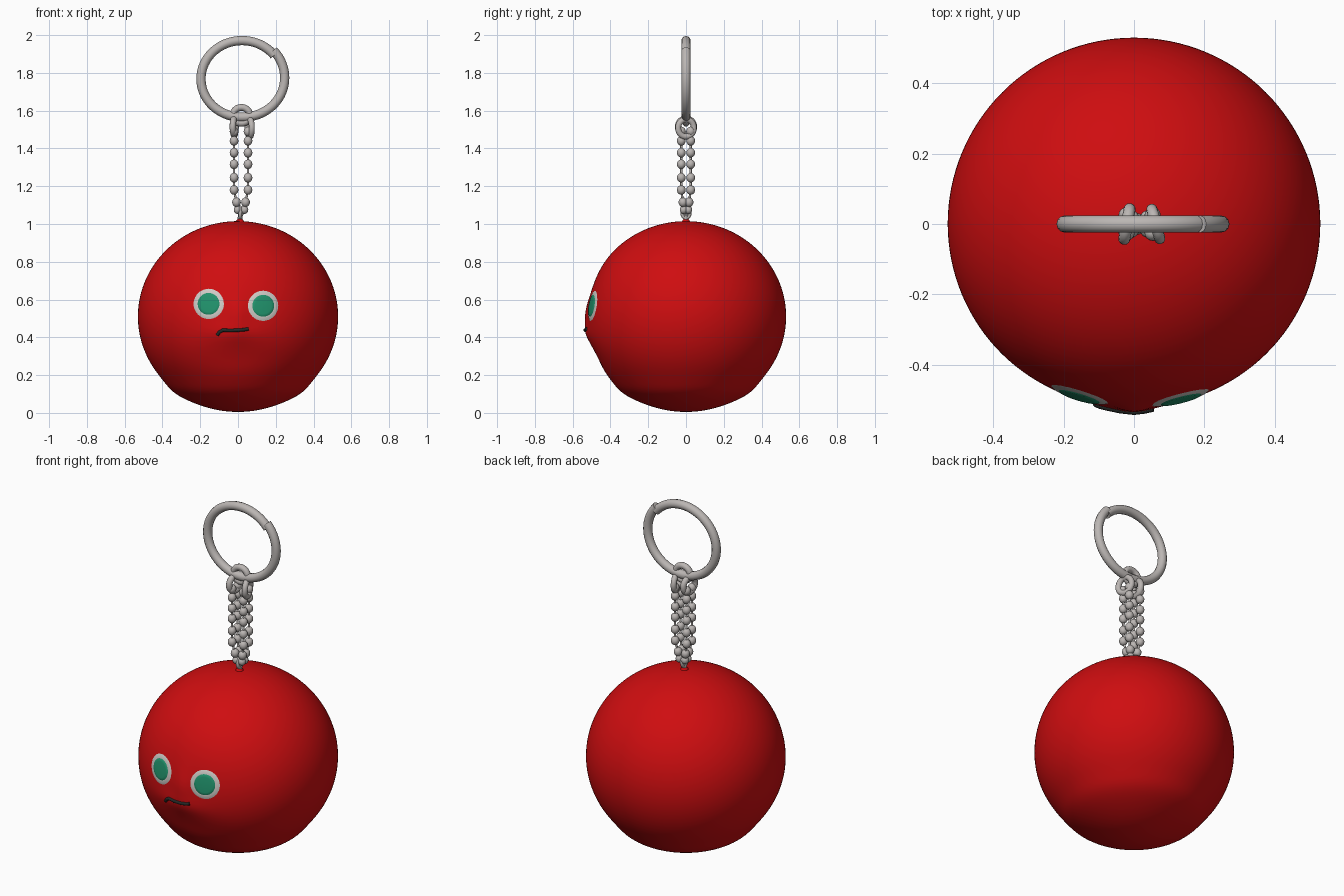
import bpy, bmesh, math
from mathutils import Vector, Matrix
from mathutils.bvhtree import BVHTree

if "Cube" in bpy.data.objects:
    bpy.data.objects.remove(bpy.data.objects["Cube"])


def material(name, rgb):
    m = bpy.data.materials.new(name)
    m.diffuse_color = (*rgb, 1)
    m.use_nodes = True
    m.node_tree.nodes["Principled BSDF"].inputs["Base Color"].default_value = m.diffuse_color
    return m


RED = material("red", (0.62, 0.004, 0.005))
METAL = material("warm_grey_metal", (0.50, 0.47, 0.455))
WHITE = material("eye_white", (0.62, 0.59, 0.56))
GREEN = material("eye_green", (0.015, 0.29, 0.15))
DARK = material("mouth_dark", (0.018, 0.022, 0.02))


def finish(bm, name, mat):
    me = bpy.data.meshes.new(name)
    bmesh.ops.recalc_face_normals(bm, faces=bm.faces)
    for f in bm.faces:
        f.smooth = True
    bm.to_mesh(me)
    bm.free()
    me.materials.append(mat)
    ob = bpy.data.objects.new(name, me)
    bpy.context.collection.objects.link(ob)
    return ob


def tube(name, points, radius, mat, cyclic=False):
    cu = bpy.data.curves.new(name, 'CURVE')
    cu.dimensions = '3D'
    cu.bevel_depth = radius
    cu.bevel_resolution = 4
    cu.use_fill_caps = True
    sp = cu.splines.new('POLY')
    sp.points.add(len(points) - 1)
    for p, co in zip(sp.points, points):
        p.co = (*co, 1)
    sp.use_cyclic_u = cyclic
    sp.use_smooth = True
    cu.materials.append(mat)
    ob = bpy.data.objects.new(name, cu)
    bpy.context.collection.objects.link(ob)
    return ob


def loop(name, centre, ra, rb, radius, turn, tilt=0):
    """Closed wire loop: stands in xz, turned about z, then tilted about x."""
    rot = Matrix.Rotation(tilt, 3, 'X') @ Matrix.Rotation(turn, 3, 'Z')
    pts = [Vector(centre) + rot @ Vector((ra * math.cos(a), 0, rb * math.sin(a)))
           for a in (2 * math.pi * i / 32 for i in range(32))]
    return tube(name, pts, radius, METAL, True)


# Ball: slightly flattened sphere, fuller low down, with a soft face relief
def bump(x, z, cx, cz, wx, wz):
    return math.exp(-((x - cx) / wx) ** 2 - ((z - cz) / wz) ** 2)


bm = bmesh.new()
bmesh.ops.create_uvsphere(bm, u_segments=128, v_segments=80, radius=1)
for v in bm.verts:
    x, y, z = v.co.x * 0.53, v.co.y * 0.53, 0.51 + v.co.z * 0.505
    fuller = 1 + 0.06 * math.exp(-((z - 0.09) / 0.06) ** 2)
    x, y = x * fuller, y * fuller
    if y < 0:
        y += 0.012 * bump(x, z, 0, 0.6, 0.4, 0.2)          # flattened face
        y -= 0.014 * bump(x, z, 0, 0.52, 0.05, 0.09)       # nose
        y -= 0.012 * bump(x, z, -0.02, 0.42, 0.14, 0.05)   # lips
        y += 0.010 * bump(x, z, 0, 0.29, 0.2, 0.07)        # chin hollow
    v.co = (x, y, z)
tree = BVHTree.FromBMesh(bm)
finish(bm, "ball", RED)


def front(x, z, lift):
    hit = tree.ray_cast(Vector((x, -2, z)), Vector((0, 1, 0)))
    return hit[0] + hit[1] * lift


# Eyes: thin discs draped over the ball
def draped_disc(name, cx, cz, r, lift, mat):
    bm = bmesh.new()
    prev = [bm.verts.new(front(cx, cz, lift))]
    n = 40
    for k in range(1, 7):
        ring = [bm.verts.new(front(cx + r * k / 6 * math.cos(2 * math.pi * i / n),
                                   cz + r * k / 6 * math.sin(2 * math.pi * i / n),
                                   lift if k < 6 else -0.002)) for i in range(n)]
        for i in range(n):
            j = (i + 1) % n
            if k == 1:
                bm.faces.new((prev[0], ring[i], ring[j]))
            else:
                bm.faces.new((prev[i], ring[i], ring[j], prev[j]))
        prev = ring
    return finish(bm, name, mat)


for side, cx, cz in (("left", -0.155, 0.577), ("right", 0.133, 0.567)):
    draped_disc("eye_white_" + side, cx, cz, 0.086, 0.003, WHITE)
    draped_disc("eye_iris_" + side, cx, cz, 0.064, 0.006, GREEN)

# Mouth: thin crooked line
mouth = [(-0.11, 0.412), (-0.098, 0.428), (-0.08, 0.438), (-0.04, 0.436),
         (0, 0.438), (0.03, 0.44), (0.055, 0.445)]
tube("mouth", [front(x, z, 0.0) for x, z in mouth], 0.009, DARK)

# Key ring: one spiral turn whose outer end steps out at the upper right
pts = []
for i in range(97):
    t = i / 96
    a = math.radians(44 - 366 * t)
    grow = 0.014 * max(0, 1 - t * 3)
    pts.append((0.021 + (0.217 + grow) * math.cos(a), 0,
                1.768 + (0.203 + grow) * math.sin(a)))
tube("key_ring", pts, 0.0245, METAL)

# Connector loops between ring and chains
loop("connector_arch", (0.018, 0, 1.575), 0.045, 0.042, 0.018, 0)
loop("connector_left", (-0.02, 0, 1.515), 0.043, 0.043, 0.017, math.radians(80))
loop("connector_right", (0.062, 0, 1.508), 0.043, 0.046, 0.016, math.radians(105))

# Four bead chains that draw together at the ball
heights = [1.49, 1.44, 1.377, 1.316, 1.245, 1.18, 1.115, 1.075]
bm = bmesh.new()
for sx in (-1, 1):
    for sy in (-1, 1):
        path = []
        for z in heights:
            k = 1 if z > 1.15 else (0.65 if z > 1.1 else 0.5)
            p = Vector((0.016 + sx * 0.037 * k, sy * 0.025 * k, z))
            path.append(p)
            r = 0.023 if z > 1.1 else 0.02
            bmesh.ops.create_uvsphere(bm, u_segments=16, v_segments=10, radius=r,
                                      matrix=Matrix.Translation(p) @ Matrix.Diagonal((1, 1, 1.1, 1)))
        path.append(Vector((0.012, 0, 1.03)))
        tube("chain_wire", path, 0.006, METAL)
finish(bm, "chain_beads", METAL)

# Small eyelet and stem joining the chains to the ball
loop("eyelet", (0.012, 0, 1.06), 0.02, 0.028, 0.01, math.radians(90))
tube("stem", [(0.012, 0, 1.045), (0.01, 0, 1.0)], 0.013, METAL)
bm = bmesh.new()
bmesh.ops.create_uvsphere(bm, u_segments=16, v_segments=10, radius=0.022,
                          matrix=Matrix.Translation((0.01, 0, 1.008)))
finish(bm, "stem_base", RED)
